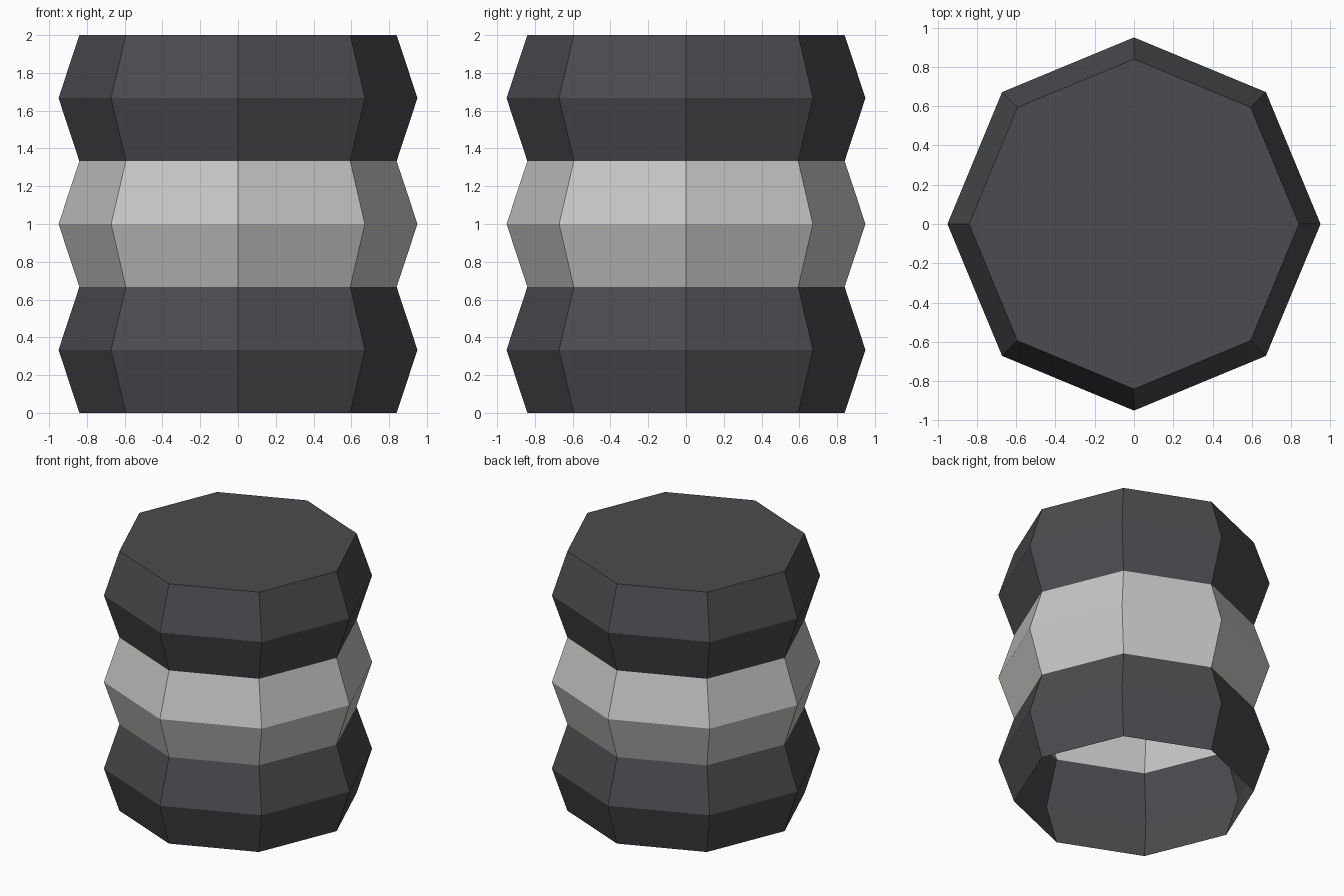
import bpy
import bmesh
from math import cos, sin, pi

default = bpy.data.objects.get("Cube")
if default:
    bpy.data.objects.remove(default, do_unlink=True)

SIDES = 8
BANDS = 3
NECK, BULGE = 0.84, 0.95
STEP = 2 / (BANDS * 2)


def make_material(name, color):
    mat = bpy.data.materials.new(name)
    mat.use_nodes = True
    mat.diffuse_color = color
    mat.node_tree.nodes["Principled BSDF"].inputs["Base Color"].default_value = color
    return mat


def add_ring(bm, radius, z):
    return [bm.verts.new((radius * cos(2 * pi * i / SIDES),
                          radius * sin(2 * pi * i / SIDES), z))
            for i in range(SIDES)]


charcoal = make_material("charcoal", (0.072, 0.071, 0.08, 1))
light_grey = make_material("light grey", (0.57, 0.57, 0.56, 1))

# Octagonal barrel of three bulging bands, open underneath
bm = bmesh.new()
rings = [add_ring(bm, BULGE if k % 2 else NECK, k * STEP)
         for k in range(BANDS * 2 + 1)]
for k, (low, high) in enumerate(zip(rings, rings[1:])):
    for i in range(SIDES):
        j = (i + 1) % SIDES
        face = bm.faces.new((low[i], low[j], high[j], high[i]))
        # Middle band is light, the outer bands are dark
        face.material_index = (k // 2) % 2

# Flat closed top
bm.faces.new(rings[-1])

mesh = bpy.data.meshes.new("banded_barrel")
bm.to_mesh(mesh)
bm.free()
mesh.materials.append(charcoal)
mesh.materials.append(light_grey)
barrel = bpy.data.objects.new("banded_barrel", mesh)
bpy.context.collection.objects.link(barrel)
